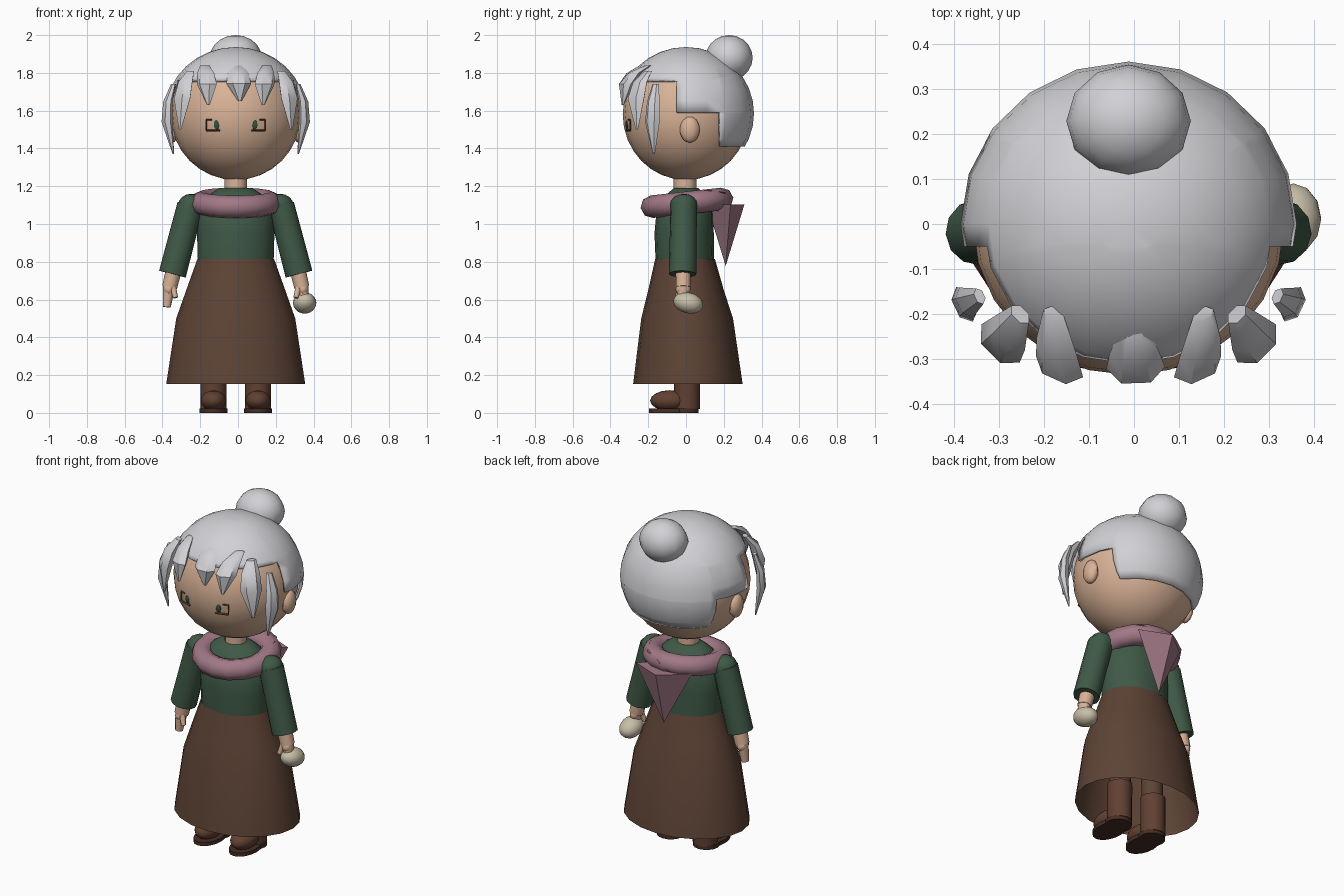
import bpy, bmesh, math
from mathutils import Vector, Matrix

if "Cube" in bpy.data.objects:
    bpy.data.objects.remove(bpy.data.objects["Cube"])

CX = -0.012  # body midline


def material(name, rgb):
    m = bpy.data.materials.new(name)
    m.use_nodes = True
    m.diffuse_color = (*rgb, 1)
    m.node_tree.nodes["Principled BSDF"].inputs["Base Color"].default_value = (*rgb, 1)
    return m


hair = material("silver hair", (0.64, 0.64, 0.67))
skin = material("skin", (0.70, 0.45, 0.31))
green = material("green knit", (0.05, 0.10, 0.062))
brown = material("brown skirt", (0.11, 0.056, 0.036))
shoe = material("shoe leather", (0.12, 0.052, 0.032))
sole_mat = material("dark sole", (0.06, 0.027, 0.018))
pink = material("dusty pink", (0.36, 0.19, 0.24))
cream = material("cream", (0.58, 0.52, 0.39))
eye_mat = material("eye green", (0.03, 0.085, 0.045))
lash_mat = material("lash brown", (0.10, 0.045, 0.02))


def finish(name, bm, mat, angle=50):
    bmesh.ops.recalc_face_normals(bm, faces=bm.faces)
    me = bpy.data.meshes.new(name)
    bm.to_mesh(me)
    bm.free()
    me.materials.append(mat)
    ob = bpy.data.objects.new(name, me)
    bpy.context.collection.objects.link(ob)
    bpy.ops.object.select_all(action="DESELECT")
    ob.select_set(True)
    bpy.context.view_layer.objects.active = ob
    if angle:
        bpy.ops.object.shade_smooth_by_angle(angle=math.radians(angle))
    return ob


def ellipsoid(name, mat, loc, size, segs=16, rings=10, tilt=0):
    bm = bmesh.new()
    bmesh.ops.create_uvsphere(bm, u_segments=segs, v_segments=rings, radius=1)
    m = Matrix.Translation(loc) @ Matrix.Rotation(tilt, 4, "X") @ Matrix.Diagonal((*size, 1))
    bm.transform(m)
    return finish(name, bm, mat)


def tube(name, mat, a, b, ra, rb, segs=12, flat=(1, 1)):
    a, b = Vector(a), Vector(b)
    bm = bmesh.new()
    bmesh.ops.create_cone(bm, cap_ends=True, segments=segs, radius1=ra, radius2=rb,
                          depth=(b - a).length)
    bm.transform(Matrix.Translation((a + b) / 2)
                 @ (b - a).to_track_quat("Z", "Y").to_matrix().to_4x4()
                 @ Matrix.Diagonal((*flat, 1, 1)))
    return finish(name, bm, mat)


def loft(name, mat, rings, segs=16, cap=False):
    """Stack of oval rings: (radius x, radius y, centre y, height)."""
    bm = bmesh.new()
    prev = None
    for rx, ry, cy, z in rings:
        ring = [bm.verts.new((CX + rx * math.cos(t), cy + ry * math.sin(t), z))
                for t in (2 * math.pi * i / segs for i in range(segs))]
        if prev:
            for i in range(segs):
                j = (i + 1) % segs
                bm.faces.new((prev[i], prev[j], ring[j], ring[i]))
        prev = ring
    if cap:
        bm.faces.new(prev)
    return finish(name, bm, mat)


def lock(name, mat, base, mid, tip, width):
    """Pointed six-sided lock swept through three points."""
    base, mid, tip = map(Vector, (base, mid, tip))
    out = Vector((mid.x - CX, mid.y, 0)).normalized()
    side = out.cross(Vector((0, 0, 1)))
    bm = bmesh.new()
    prev = None
    for t, w in ((0, 0.45), (0.3, 0.85), (0.6, 1), (1, 0.14)):
        c = base * (1 - t) ** 2 + mid * 2 * t * (1 - t) + tip * t * t
        ring = [bm.verts.new(c + width * w * (side * math.cos(k * math.pi / 3) * 0.5
                                              + out * math.sin(k * math.pi / 3) * 0.3))
                for k in range(6)]
        if prev:
            for i in range(6):
                j = (i + 1) % 6
                bm.faces.new((prev[i], prev[j], ring[j], ring[i]))
        else:
            bm.faces.new(ring)
        prev = ring
    bm.faces.new(prev)
    return finish(name, bm, mat, 35)


# Head, neck and bun
ellipsoid("head", skin, (CX, 0, 1.58), (0.345, 0.335, 0.347), 24, 16)
tube("neck", skin, (CX, -0.005, 1.12), (CX, -0.005, 1.27), 0.06, 0.06)
ellipsoid("bun", hair, (CX, 0.228, 1.88), (0.138, 0.125, 0.12), 12, 10)

# Hair cap: a shell cut in steps, higher toward the face
bm = bmesh.new()
bmesh.ops.create_uvsphere(bm, u_segments=20, v_segments=16, radius=1)
bm.transform(Matrix.Translation((CX, 0, 1.585)) @ Matrix.Diagonal((0.373, 0.36, 0.352, 1)))
STEPS = ((-9, 1.76), (-0.05, 1.59), (0.18, 1.41))
for y, z in STEPS:
    for co, no in (((0, y, 0), (0, 1, 0)), ((0, 0, z), (0, 0, 1))):
        bmesh.ops.bisect_plane(bm, geom=bm.verts[:] + bm.edges[:] + bm.faces[:],
                               plane_co=co, plane_no=no)
cut = []
for f in bm.faces:
    c = f.calc_center_median()
    if not any(c.y > y and c.z > z for y, z in STEPS):
        cut.append(f)
bmesh.ops.delete(bm, geom=cut, context="FACES")
cap = finish("hair_cap", bm, hair)
shell = cap.modifiers.new("thickness", "SOLIDIFY")
shell.thickness = 0.015
shell.offset = -1

# Fringe locks
lock("fringe_middle", hair, (0, -0.23, 1.84), (0, -0.34, 1.78), (0.01, -0.33, 1.65), 0.13)
for s, side in ((1, "left"), (-1, "right")):
    def at(x, y, z):
        return (CX + s * x, y, z)

    lock("fringe_inner_" + side, hair, at(0.165, -0.2, 1.84), at(0.155, -0.34, 1.79),
         at(0.145, -0.335, 1.63), 0.115)
    lock("fringe_outer_" + side, hair, at(0.24, -0.2, 1.81), at(0.29, -0.29, 1.74),
         at(0.295, -0.26, 1.5), 0.12)
    lock("temple_lock_" + side, hair, at(0.33, -0.16, 1.74), at(0.40, -0.19, 1.6),
         at(0.33, -0.17, 1.37), 0.085)

    # Ears and eyes
    ellipsoid("ear_" + side, skin, at(0.335, 0.02, 1.5), (0.035, 0.053, 0.07), 10, 8)
    ellipsoid("iris_" + side, eye_mat, at(0.1, -0.312, 1.525), (0.016, 0.008, 0.025), 10, 8)
    tube("lower_lash_" + side, lash_mat, at(0.085, -0.318, 1.495), at(0.157, -0.296, 1.495),
         0.006, 0.006, 4)
    tube("outer_lash_" + side, lash_mat, at(0.157, -0.296, 1.495), at(0.157, -0.295, 1.55),
         0.004, 0.004, 4)
    tube("upper_lash_" + side, lash_mat, at(0.125, -0.307, 1.552), at(0.157, -0.295, 1.552),
         0.004, 0.004, 4)

    # Sleeves and hands
    tube("sleeve_" + side, green, at(0.24, -0.012, 1.1), at(0.335, -0.018, 0.735), 0.07, 0.073, 12)
    ellipsoid("shoulder_" + side, green, at(0.235, -0.012, 1.1), (0.07, 0.072, 0.06), 12, 8)
    tube("wrist_" + side, skin, at(0.33, -0.015, 0.75), at(0.35, -0.015, 0.665), 0.042, 0.04, 10)
    ellipsoid("palm_" + side, skin, at(0.355, -0.015, 0.655), (0.03, 0.04, 0.035), 10, 8)
    tube("fingers_" + side, skin, at(0.352, -0.015, 0.67), at(0.365, -0.02, 0.56), 0.035, 0.022, 8)
    tube("thumb_" + side, skin, at(0.335, -0.03, 0.67), at(0.318, -0.045, 0.61), 0.018, 0.013, 8)

    # Legs and shoes
    tube("leg_" + side, brown, at(0.115, 0.005, 0.14), at(0.11, 0.005, 0.65), 0.058, 0.065)
    tube("boot_shaft_" + side, shoe, at(0.118, 0.005, 0.02), at(0.118, 0.005, 0.25), 0.068, 0.07)
    ellipsoid("shoe_toe_" + side, shoe, at(0.118, -0.085, 0.065), (0.068, 0.105, 0.055), 14, 8)
    for part, y, ry in (("sole_", -0.08, 0.115), ("heel_", -0.005, 0.072)):
        bm = bmesh.new()
        bmesh.ops.create_cone(bm, cap_ends=True, segments=16, radius1=1, radius2=1, depth=1)
        bm.transform(Matrix.Translation(at(0.118, y, 0.011)) @ Matrix.Diagonal((0.075, ry, 0.022, 1)))
        finish(part + side, bm, sole_mat)

# Clothes
loft("sweater", green, ((0.2, 0.155, -0.005, 0.78), (0.205, 0.157, -0.01, 0.95),
                        (0.2, 0.15, -0.005, 1.08), (0.15, 0.11, 0, 1.15),
                        (0.09, 0.065, 0, 1.19)), cap=True)
loft("skirt", brown, ((0.203, 0.158, -0.005, 0.815), (0.262, 0.2, 0, 0.65),
                      (0.315, 0.243, 0.006, 0.5), (0.368, 0.29, 0.01, 0.152)), 20)

# Scarf: tilted ring with a knot and a pointed tail at the back
bpy.ops.mesh.primitive_torus_add(major_segments=16, minor_segments=8, major_radius=0.187,
                                 minor_radius=0.06, location=(CX, 0.005, 1.112),
                                 rotation=(0.11, 0, 0))
scarf = bpy.context.object
scarf.name = "scarf"
scarf.data.materials.append(pink)
bpy.ops.object.shade_smooth_by_angle(angle=math.radians(50))
lock("scarf_fold", pink, (-0.04, 0.22, 1.11), (0.06, 0.22, 1.18), (0.16, 0.1, 1.18), 0.13)

bm = bmesh.new()
bmesh.ops.create_cone(bm, cap_ends=True, segments=4, radius1=0, radius2=1, depth=1)
bm.transform(Matrix.Translation((0, 0.21, 0.94)) @ Matrix.Rotation(0.15, 4, "Z")
             @ Matrix.Diagonal((0.17, 0.1, 0.325, 1)))
bmesh.ops.remove_doubles(bm, verts=bm.verts, dist=0.001)
finish("scarf_tail", bm, pink, 0)

# Ball held in the left hand
ellipsoid("held_ball", cream, (0.353, 0.012, 0.582), (0.062, 0.08, 0.055), 12, 10, -0.25)
